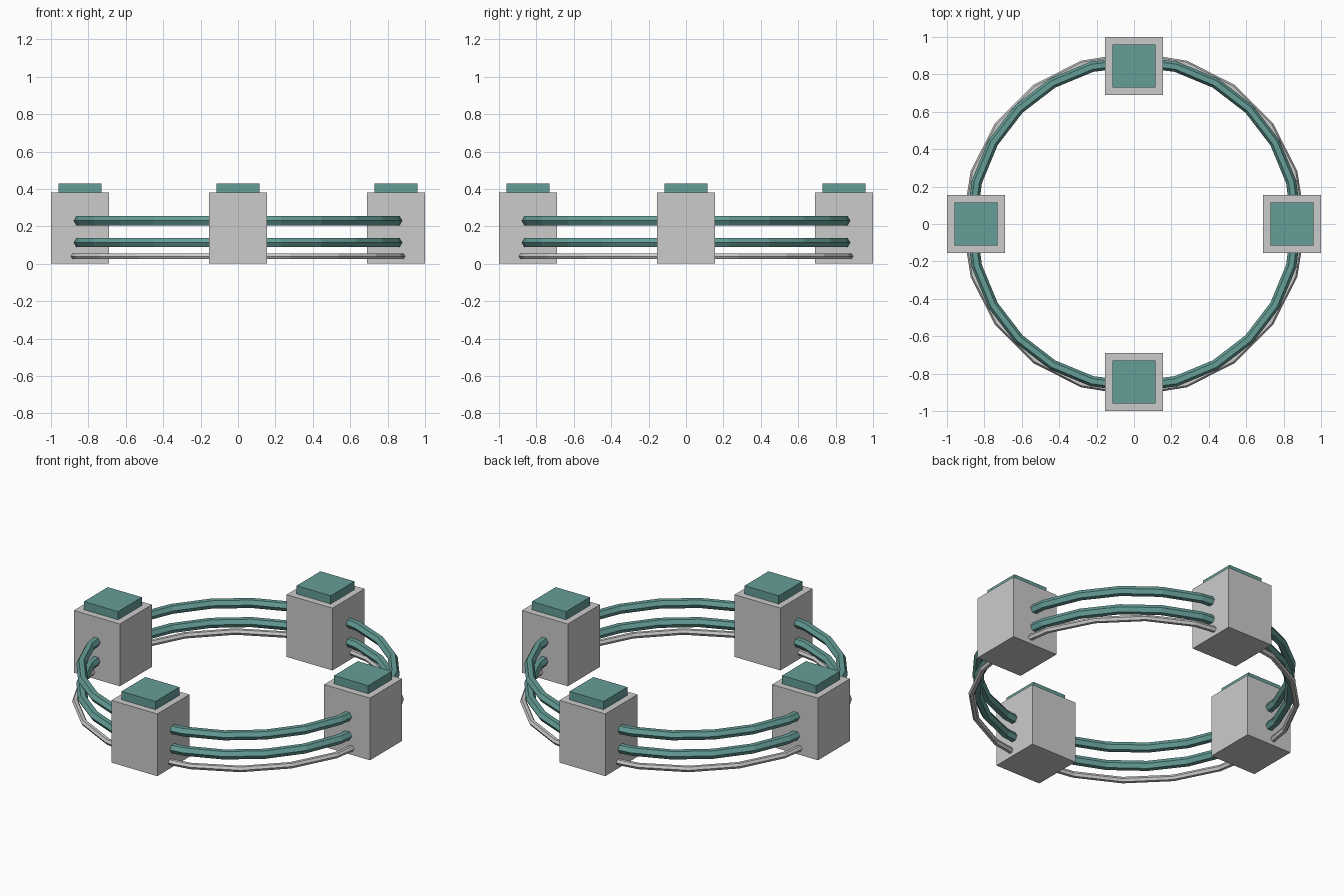
import bpy
from math import pi

if "Cube" in bpy.data.objects:
    bpy.data.objects.remove(bpy.data.objects["Cube"])

teal = bpy.data.materials.new("teal")
teal.diffuse_color = (0.13, 0.34, 0.31, 1)
teal.use_nodes = True
teal.node_tree.nodes["Principled BSDF"].inputs["Base Color"].default_value = teal.diffuse_color


def box(name, x, y, z0, z1, width, mat=None):
    bpy.ops.mesh.primitive_cube_add(size=1, location=(x, y, (z0 + z1) / 2))
    ob = bpy.context.object
    ob.name = name
    ob.scale = (width, width, z1 - z0)
    if mat:
        ob.data.materials.append(mat)


def ring(name, z, radius, thickness, segments, sides, mat=None):
    bpy.ops.mesh.primitive_torus_add(location=(0, 0, z), major_radius=radius,
                                     minor_radius=thickness,
                                     major_segments=segments, minor_segments=sides)
    ob = bpy.context.object
    ob.name = name
    if mat:
        ob.data.materials.append(mat)


# Corner posts with coloured caps
D = 0.845
for side, x, y in (("front", 0, -D), ("right", D, 0), ("back", 0, D), ("left", -D, 0)):
    box(side + "_post", x, y, 0, 0.38, 0.31)
    box(side + "_cap", x, y, 0.375, 0.43, 0.23, teal)

# Ring ropes running through the posts
ring("upper_rope", 0.23, 0.87, 0.028, 24, 6, teal)
ring("middle_rope", 0.113, 0.87, 0.028, 24, 6, teal)
ring("base_rail", 0.04, 0.90, 0.018, 20, 6)
